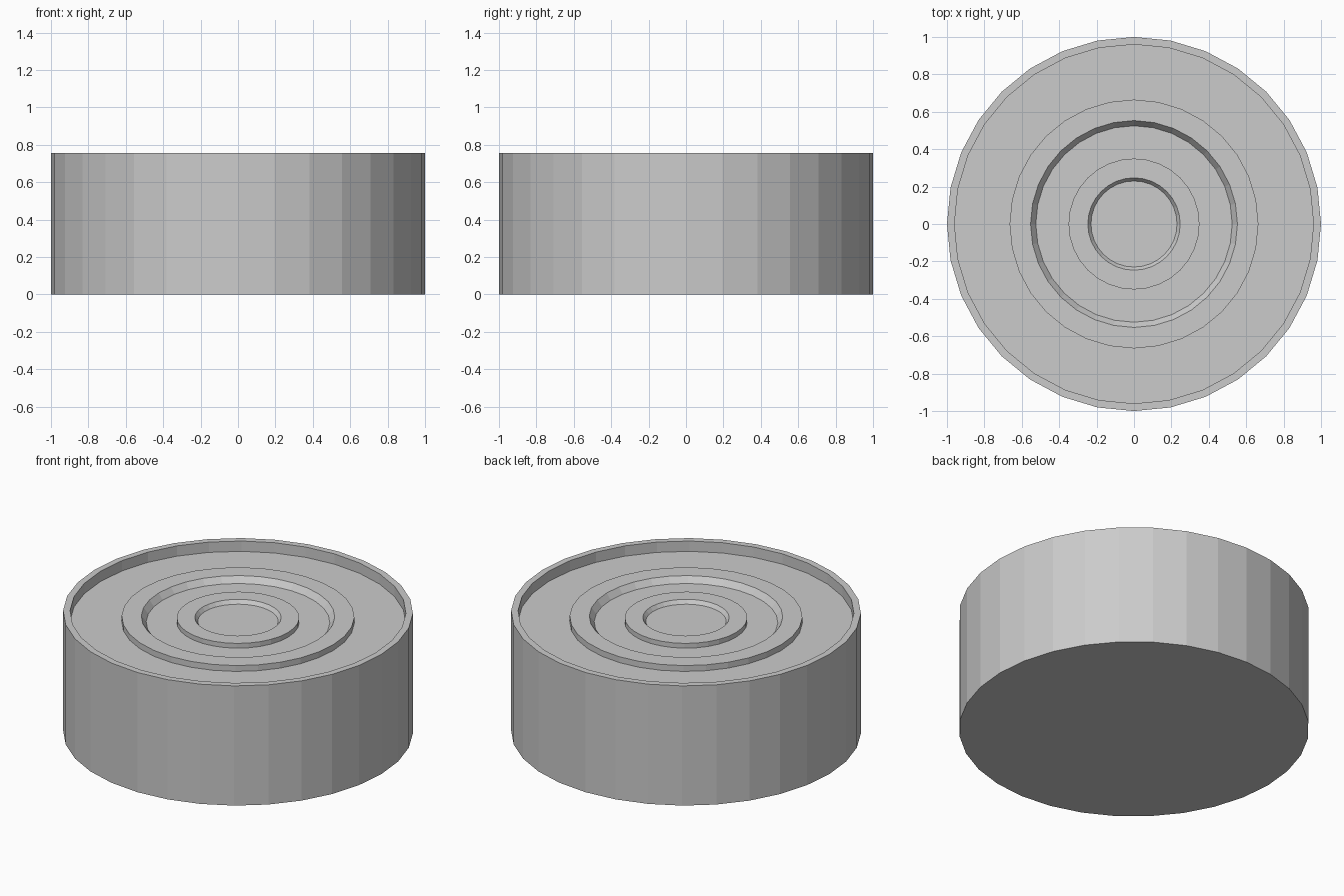
import bpy
from math import cos, sin, tau

cube = bpy.data.objects.get("Cube")
if cube:
    bpy.data.objects.remove(cube, do_unlink=True)

SIDES = 32

grey = bpy.data.materials.new("plain grey")
grey.use_nodes = True
colour = (0.6, 0.6, 0.6, 1)
grey.diffuse_color = colour
grey.node_tree.nodes["Principled BSDF"].inputs["Base Color"].default_value = colour


def lathe(name, profile):
    """Turn a (radius, height) profile around z and cap both ends."""
    verts = [(r * cos(tau * i / SIDES), r * sin(tau * i / SIDES), z)
             for r, z in profile for i in range(SIDES)]
    faces = []
    for ring in range(len(profile) - 1):
        a, b = ring * SIDES, (ring + 1) * SIDES
        for i in range(SIDES):
            j = (i + 1) % SIDES
            faces.append((a + i, a + j, b + j, b + i))
    last = (len(profile) - 1) * SIDES
    faces.append(tuple(reversed(range(SIDES))))
    faces.append(tuple(range(last, last + SIDES)))
    mesh = bpy.data.meshes.new(name)
    mesh.from_pydata(verts, [], faces)
    mesh.materials.append(grey)
    obj = bpy.data.objects.new(name, mesh)
    bpy.context.collection.objects.link(obj)
    return obj


RIM, FLOOR, OUTER_RING, INNER_RING, WELL = 0.755, 0.69, 0.727, 0.72, 0.697

# Drum with a thin rim, two raised rings and a shallow central well
lathe("round_drum", [
    (1.0, 0), (1.0, RIM), (0.96, RIM), (0.96, FLOOR),
    (0.665, FLOOR), (0.665, OUTER_RING), (0.553, OUTER_RING), (0.525, FLOOR),
    (0.35, FLOOR), (0.35, INNER_RING), (0.247, INNER_RING), (0.23, WELL),
])
